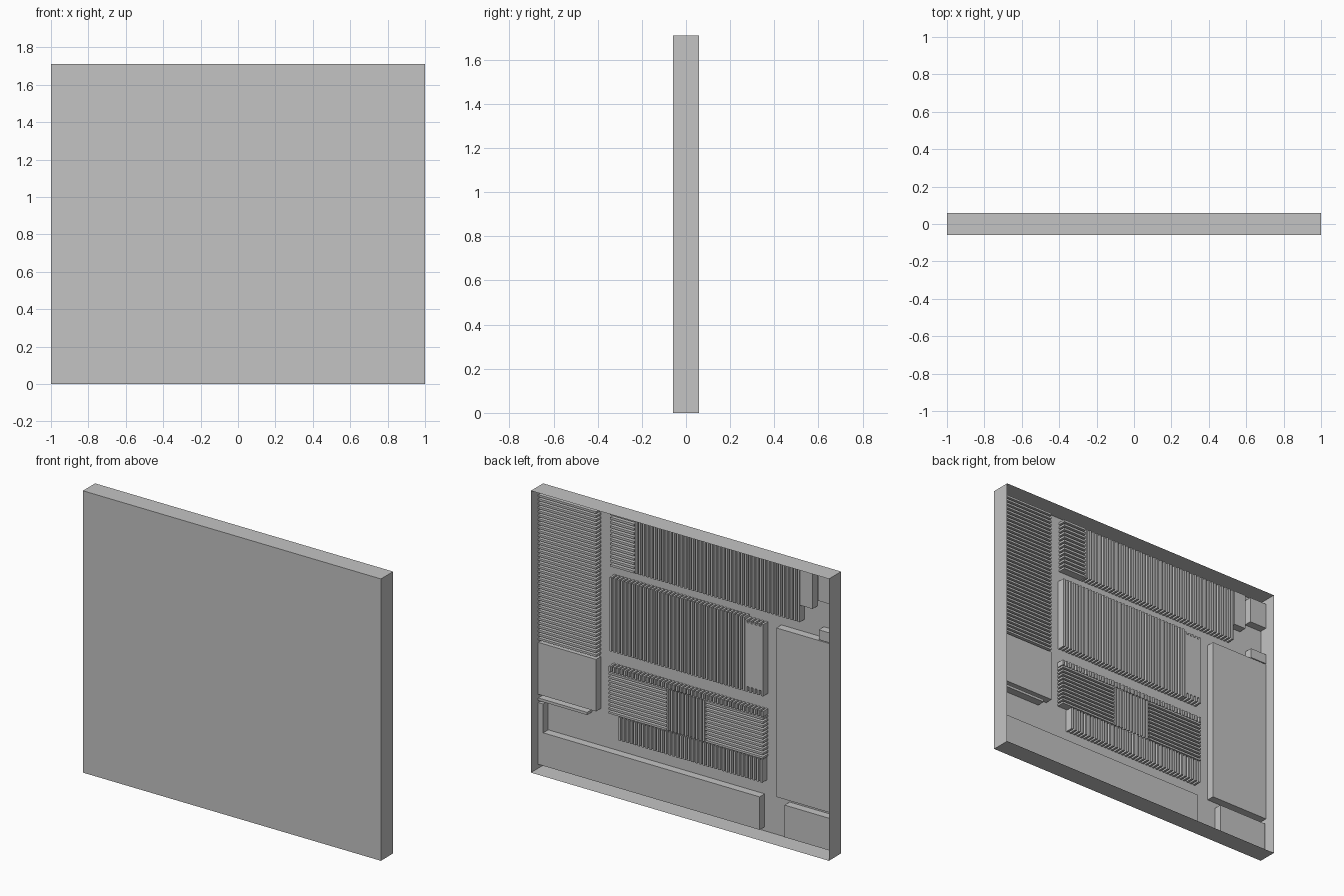
import bpy
import bmesh

cube = bpy.data.objects.get("Cube")
if cube:
    bpy.data.objects.remove(cube, do_unlink=True)

HALF_DEPTH = 0.0585
HEIGHT = 1.71
BASE_Y = -HALF_DEPTH + 0.001   # inner side of the front sheet
FACE_Y = -0.009                # outer level of the raised parts
GREY = (0.55, 0.55, 0.55, 1)

grey = bpy.data.materials.new("light_grey")
grey.use_nodes = True
grey.diffuse_color = GREY
grey.node_tree.nodes["Principled BSDF"].inputs["Base Color"].default_value = GREY


def add_box(bm, x0, x1, y0, y1, z0, z1):
    made = bmesh.ops.create_cube(bm, size=1)["verts"]
    for v in made:
        v.co.x = x0 if v.co.x < 0 else x1
        v.co.y = y0 if v.co.y < 0 else y1
        v.co.z = z0 if v.co.z < 0 else z1


def finish(bm, name):
    mesh = bpy.data.meshes.new(name)
    bm.to_mesh(mesh)
    bm.free()
    mesh.materials.append(grey)
    obj = bpy.data.objects.new(name, mesh)
    bpy.context.collection.objects.link(obj)


def block(name, x0, x1, z0, z1):
    bm = bmesh.new()
    add_box(bm, x0, x1, BASE_Y, FACE_Y, z0, z1)
    finish(bm, name)


def ribs(name, x0, x1, z0, z1, count, upright=True, fill=0.52):
    """Row of separate slats, evenly spaced from one edge to the other."""
    bm = bmesh.new()
    span = (x1 - x0) if upright else (z1 - z0)
    pitch = span / (count - 1 + fill)
    for i in range(count):
        a = i * pitch
        b = a + pitch * fill
        if upright:
            add_box(bm, x0 + a, x0 + b, BASE_Y, FACE_Y, z0, z1)
        else:
            add_box(bm, x0, x1, BASE_Y, FACE_Y, z0 + a, z0 + b)
    finish(bm, name)


# Shallow tray, open at the back
bm = bmesh.new()
add_box(bm, -1, 1, -HALF_DEPTH, HALF_DEPTH, 0, HEIGHT)
bm.normal_update()
bmesh.ops.delete(bm, geom=[f for f in bm.faces if f.normal.y > 0.5], context='FACES')
finish(bm, "tray")

# Column at the left side
ribs("side_louvre", 0.61, 0.998, 0.78, 1.685, 38, upright=False)
block("side_box", 0.61, 0.998, 0.45, 0.765)
block("side_ledge", 0.67, 0.998, 0.412, 0.428)
block("side_post", 0.965, 0.998, 0.225, 0.4)

# Upper bank
ribs("upper_bank_cross_ribs", 0.355, 0.515, 1.355, 1.68, 13, upright=False)
ribs("upper_bank_ribs", -0.755, 0.35, 1.355, 1.68, 44)
block("upper_end_box", -0.843, -0.76, 1.46, 1.68)
block("upper_corner_box", -0.998, -0.88, 1.52, 1.68)

# Middle bank with a flat plate at its end
ribs("middle_bank_ribs", -0.385, 0.52, 0.84, 1.288, 37)
ribs("middle_bank_end_ribs", -0.51, -0.39, 0.84, 1.275, 5)
block("middle_end_plate", -0.51, -0.39, 0.872, 1.26)

# Lower bank: cross ribs either side of a ribbed centre
ribs("lower_bank_top_ribs", -0.51, 0.525, 0.715, 0.748, 42)
ribs("lower_bank_left_ribs", 0.138, 0.525, 0.46, 0.71, 11, upright=False)
ribs("lower_bank_centre_ribs", -0.118, 0.135, 0.46, 0.712, 11)
ribs("lower_bank_right_ribs", -0.51, -0.122, 0.46, 0.71, 11, upright=False)
ribs("lower_skirt_ribs", -0.505, 0.46, 0.315, 0.455, 38)

# Large plain boxes
block("bottom_long_box", -0.488, 0.998, 0.025, 0.225)
block("tall_box", -0.998, -0.6, 0.255, 1.28)
block("tall_box_knob", -0.998, -0.885, 1.285, 1.345)
block("bottom_corner_box", -0.99, -0.655, 0.025, 0.22)
